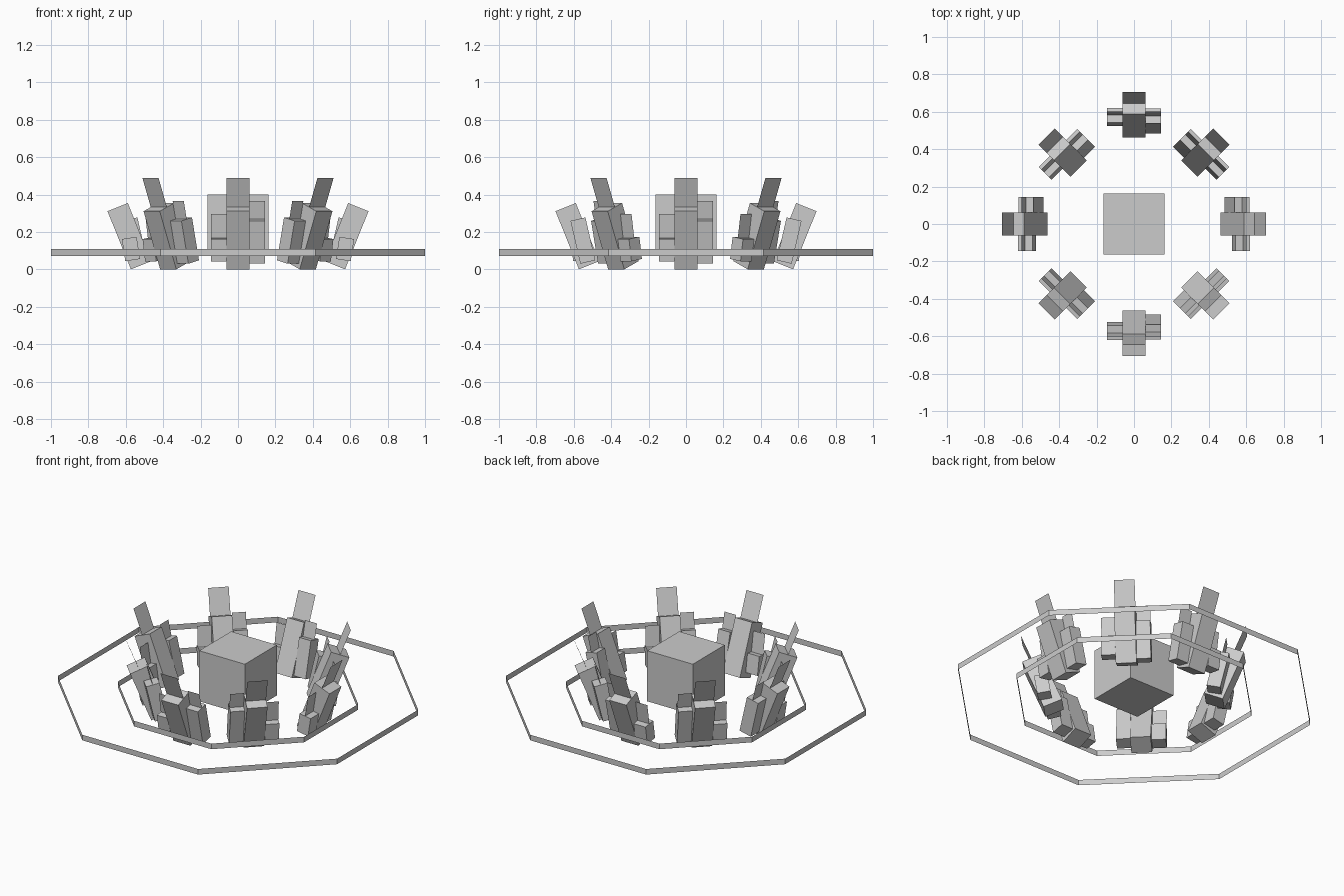
import bpy, bmesh
from math import sin, cos, tan, radians, pi
from mathutils import Vector

if "Cube" in bpy.data.objects:
    bpy.data.objects.remove(bpy.data.objects["Cube"])

stone = bpy.data.materials.new("stone_grey")
stone.diffuse_color = (0.6, 0.6, 0.6, 1)
stone.use_nodes = True
stone.node_tree.nodes["Principled BSDF"].inputs["Base Color"].default_value = stone.diffuse_color


def finish(name, bm):
    me = bpy.data.meshes.new(name)
    bm.to_mesh(me)
    bm.free()
    me.materials.append(stone)
    ob = bpy.data.objects.new(name, me)
    bpy.context.collection.objects.link(ob)
    return ob


# Central cube
bm = bmesh.new()
bmesh.ops.create_cube(bm, size=0.327)
finish("central_block", bm).location = (0, 0, 0.236)


# Octagonal rings: thin upright bands without thickness
def ring(name, apothem, z0, z1):
    bm = bmesh.new()
    r = apothem / cos(pi / 8)
    loops = [[bm.verts.new((r * cos(a), r * sin(a), z))
              for a in [(i + 0.5) * pi / 4 for i in range(8)]] for z in (z0, z1)]
    for i in range(8):
        j = (i + 1) % 8
        bm.faces.new((loops[0][i], loops[0][j], loops[1][j], loops[1][i]))
    finish(name, bm)


ring("outer_ring", 1.0, 0.072, 0.108)
ring("inner_ring", 0.667, 0.072, 0.108)


# Leaning box with a thin sheet rising from the middle of its top
def pillar(name, angle, shift, side, width, r, z, tilt, depth, length, sheet):
    out = Vector((cos(angle), sin(angle), 0))
    tan_dir = Vector((-sin(angle), cos(angle), 0))
    t = radians(tilt)
    up = out * sin(t) + Vector((0, 0, cos(t)))
    across = out * cos(t) - Vector((0, 0, sin(t)))
    base = out * (r + shift) + tan_dir * side + Vector((0, 0, z))

    def point(u, v, w):
        return base + tan_dir * u * width / 2 + across * v * depth / 2 + up * w

    bm = bmesh.new()
    square = [(-1, -1), (1, -1), (1, 1), (-1, 1)]
    low = [bm.verts.new(point(u, v, 0)) for u, v in square]
    high = [bm.verts.new(point(u, v, length)) for u, v in square]
    bm.faces.new(low)
    bm.faces.new(high)
    for i in range(4):
        j = (i + 1) % 4
        bm.faces.new((low[i], low[j], high[j], high[i]))
    bmesh.ops.recalc_face_normals(bm, faces=bm.faces)
    bm.faces.new([bm.verts.new(point(u, 0, w)) for u, w in
                  ((-1, length), (1, length), (1, length + sheet), (-1, length + sheet))])
    finish(name, bm)


# Eight clusters; the sign says on which side the taller flank stands
for i, sign in enumerate((1, 1, -1, 1, 1, -1, -1, -1)):
    angle = radians(-135 + 45 * i)
    shift = -0.045 if i % 2 == 0 else 0
    pillar(f"main_pillar_{i}", angle, shift, 0, 0.122, 0.518, 0.0225, 22, 0.117, 0.335, 0.167)
    pillar(f"tall_flank_{i}", angle, shift, sign * 0.103, 0.084, 0.525, 0.04, 13, 0.082, 0.235, 0.10)
    pillar(f"short_flank_{i}", angle, shift, -sign * 0.103, 0.084, 0.563, 0.05, 9, 0.08, 0.12, 0.13)
